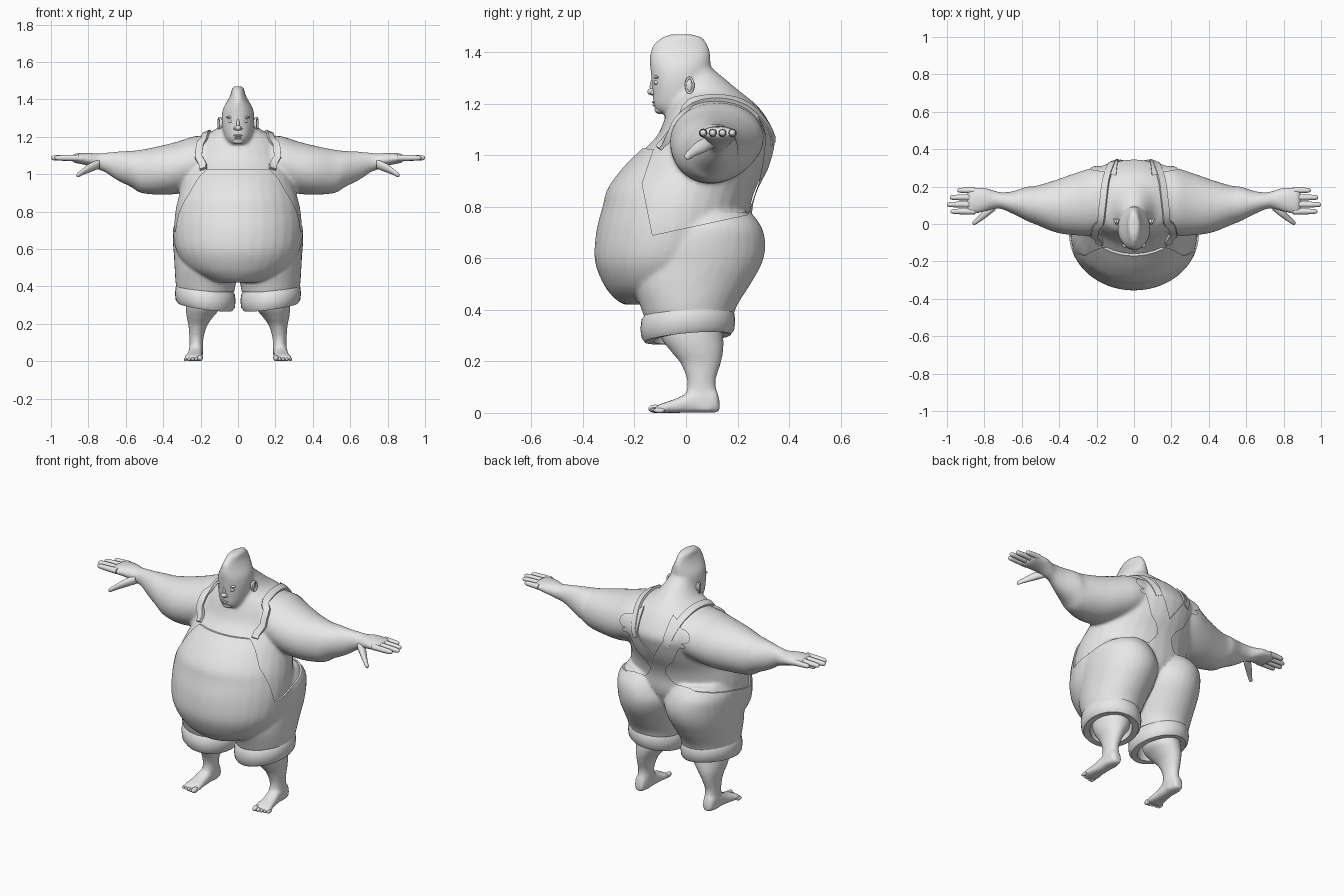
import bpy, bmesh
from math import sin, cos, pi, radians
from mathutils import Vector, Matrix
from mathutils.bvhtree import BVHTree

cube = bpy.data.objects.get("Cube")
if cube:
    bpy.data.objects.remove(cube)

grey = bpy.data.materials.new("plain_grey")
grey.use_nodes = True
grey.diffuse_color = (0.8, 0.8, 0.8, 1)
grey.node_tree.nodes["Principled BSDF"].inputs["Base Color"].default_value = (0.8, 0.8, 0.8, 1)

SIDES = ((1, "left"), (-1, "right"))


def finish(name, bm, angle=60):
    """Turn a bmesh into a smooth shaded object."""
    bmesh.ops.recalc_face_normals(bm, faces=bm.faces[:])
    mesh = bpy.data.meshes.new(name)
    bm.to_mesh(mesh)
    bm.free()
    mesh.materials.append(grey)
    mesh.shade_smooth()
    mesh.set_sharp_from_angle(angle=radians(angle))
    obj = bpy.data.objects.new(name, mesh)
    bpy.context.collection.objects.link(obj)
    return obj


def spline(rows, steps=4):
    """Smooth interpolation through rows of numbers."""
    rows = [Vector(r) for r in rows]
    out = []
    for i in range(len(rows) - 1):
        a, b = rows[i], rows[i + 1]
        before, after = rows[max(i - 1, 0)], rows[min(i + 2, len(rows) - 1)]
        for k in range(steps):
            t = k / steps
            h = t * t * (3 - 2 * t)
            out.append(a * (1 - h) + b * h
                       + (b - before) * (t * (1 - t) ** 2 / 2)
                       - (after - a) * (t * t * (1 - t) / 2))
    return out + [rows[-1]]


def skin(bm, rings, closed=False):
    """Bridge rings of points, capping the ends unless closed."""
    loops = [[bm.verts.new(p) for p in ring] for ring in rings]
    pairs = list(zip(loops, loops[1:]))
    if closed:
        pairs.append((loops[-1], loops[0]))
    else:
        bm.faces.new(loops[0])
        bm.faces.new(loops[-1])
    for a, b in pairs:
        for i in range(len(a)):
            j = (i + 1) % len(a)
            bm.faces.new((a[i], a[j], b[j], b[i]))


def loft(bm, axis, rows, side=1, power=1.0, count=32):
    """Rounded sections given as position and the extents across it."""
    rings = []
    for t, u0, u1, v0, v1 in spline(rows):
        ring = []
        for k in range(count):
            c, s = cos(2 * pi * k / count), sin(2 * pi * k / count)
            c = abs(c) ** power * (1 if c > 0 else -1)
            s = abs(s) ** power * (1 if s > 0 else -1)
            u, v = (u0 + u1 + (u1 - u0) * c) / 2, (v0 + v1 + (v1 - v0) * s) / 2
            x, y, z = {"x": (t, u, v), "y": (u, t, v), "z": (u, v, t)}[axis]
            ring.append((x * side, y, z))
        rings.append(ring)
    skin(bm, rings)


def ball(name, centre, radii):
    bm = bmesh.new()
    place = Matrix.Translation(centre) @ Matrix.Diagonal((*radii, 1))
    bmesh.ops.create_uvsphere(bm, u_segments=20, v_segments=12, radius=1, matrix=place)
    return finish(name, bm)


def bake(obj):
    """Apply the modifiers of an object."""
    bpy.context.view_layer.update()
    graph = bpy.context.evaluated_depsgraph_get()
    mesh = bpy.data.meshes.new_from_object(obj.evaluated_get(graph))
    obj.modifiers.clear()
    obj.data = mesh
    mesh.shade_smooth()


# Body: overlapping lofts that are fused into one soft surface
body_bm = bmesh.new()
torso = [(.43, .10, -.24, -.10), (.45, .18, -.27, .05), (.50, .26, -.31, .10),
         (.59, .32, -.345, .18), (.70, .34, -.34, .24), (.80, .335, -.315, .25),
         (.87, .32, -.295, .27), (.95, .30, -.235, .31), (1.02, .29, -.165, .335),
         (1.08, .28, -.11, .345), (1.15, .25, -.08, .31), (1.20, .20, -.06, .27),
         (1.24, .12, -.05, .22), (1.29, .08, -.05, .16), (1.34, .06, -.04, .10)]
head = [(1.165, .04, -.11, -.03), (1.19, .065, -.125, .02), (1.24, .082, -.13, .06),
        (1.30, .088, -.135, .085), (1.35, .08, -.14, .095), (1.39, .058, -.14, .095),
        (1.43, .038, -.128, .085), (1.46, .032, -.09, .06), (1.47, .02, -.06, .02)]
for part in (torso, head):
    loft(body_bm, "z", [(z, -r, r, front, back) for z, r, front, back in part])

shorts = [(.36, .03, .315, -.15, .17), (.42, .02, .325, -.17, .19), (.50, 0, .33, -.20, .24),
          (.58, -.02, .335, -.20, .285), (.65, -.03, .34, -.20, .30),
          (.72, 0, .335, -.15, .285), (.78, .03, .30, -.10, .24)]
calf = [(.44, .09, .27, -.13, .13), (.30, .09, .28, -.10, .145), (.24, .13, .275, -.06, .145),
        (.19, .165, .265, -.02, .135), (.12, .185, .26, .005, .115),
        (.07, .185, .26, 0, .125), (.01, .19, .265, .02, .125)]
foot = [(.13, .20, .25, 0, .05), (.11, .195, .26, 0, .09), (.03, .19, .265, 0, .085),
        (-.04, .19, .275, 0, .055), (-.09, .185, .287, 0, .038), (-.12, .19, .287, 0, .026)]
arm = [(.12, -.04, .30, .95, 1.20), (.22, -.06, .30, .92, 1.205), (.32, -.06, .27, .895, 1.175),
       (.42, -.045, .235, .89, 1.15), (.52, -.005, .205, .90, 1.13), (.57, .015, .20, .93, 1.125),
       (.65, .055, .175, .97, 1.12), (.71, .08, .17, 1.01, 1.115), (.75, .08, .18, 1.025, 1.11),
       (.80, .065, .195, 1.045, 1.115), (.87, .05, .195, 1.06, 1.11), (.89, .06, .185, 1.07, 1.10)]
for side, _ in SIDES:
    loft(body_bm, "z", shorts, side)
    loft(body_bm, "z", calf, side)
    loft(body_bm, "y", foot, side, power=.7)
    loft(body_bm, "x", arm, side)
body = finish("body", body_bm)
fuse = body.modifiers.new("fuse", "REMESH")
fuse.mode = "VOXEL"
fuse.voxel_size = .01
relax = body.modifiers.new("relax", "SMOOTH")
relax.factor = .5
relax.iterations = 7
bake(body)


# Overalls: a slightly larger copy of the body, trimmed to shape
def trim(obj, axis, outline, low, high):
    """Cut away a prism whose outline faces the given axis."""
    bm = bmesh.new()
    order = (lambda d, p: (d, p[0], p[1])) if axis == "x" else (lambda d, p: (p[0], d, p[1]))
    skin(bm, [[order(d, p) for p in outline] for d in (low, high)])
    cutter = finish("cutter", bm)
    cutter.hide_render = True
    cut = obj.modifiers.new("trim", "BOOLEAN")
    cut.operation = "DIFFERENCE"
    cut.solver = "EXACT"
    cut.object = cutter
    bake(obj)
    bpy.data.objects.remove(cutter)


overalls = bpy.data.objects.new("overalls", body.data.copy())
bpy.context.collection.objects.link(overalls)
normals = [v.normal.copy() for v in overalls.data.vertices]
for v, n in zip(overalls.data.vertices, normals):
    v.co += n * .009
arm_opening = [(-.5, 1.035), (-.125, 1.025), (-.17, .89), (-.13, .69), (.24, .77), (.285, .90),
               (.30, .98), (.31, 1.07), (.28, 1.15), (.24, 1.25), (.24, 1.7), (-.5, 1.7)]
trim(overalls, "x", arm_opening, -1.2, 1.2)
trim(overalls, "x", [(-.6, -.2), (.6, -.2), (.6, .37), (-.6, .37)], -1.2, 1.2)
trim(overalls, "y", [(0, .94), (.085, 1.07), (.13, 1.6), (-.13, 1.6), (-.085, 1.07)], .1, .8)
overalls.data.set_sharp_from_angle(angle=radians(45))

# Shoulder straps laid on the body surface
surface = BVHTree.FromPolygons([v.co for v in body.data.vertices],
                               [p.vertices for p in body.data.polygons])
strap_path = [(.21, -.14, 1.06), (.205, -.06, 1.17), (.19, .03, 1.24), (.175, .13, 1.25),
              (.16, .22, 1.22), (.135, .30, 1.15), (.105, .36, 1.04)]
for side, label in SIDES:
    hits = [surface.find_nearest(Vector((p.x * side, p.y, p.z)))[:2] for p in spline(strap_path)]
    rings = []
    for i, (spot, normal) in enumerate(hits):
        along = hits[min(i + 1, len(hits) - 1)][0] - hits[max(i - 1, 0)][0]
        across = along.cross(normal).normalized() * .019
        rings.append([spot + across * w + normal * h
                      for w, h in ((-1, -.01), (1, -.01), (1, .014), (-1, .014))])
    bm = bmesh.new()
    skin(bm, rings)
    finish(label + "_strap", bm, 40)

# Rolled cuffs, tilted down toward the front and the middle
cuff_profile = [(-.04, -.05), (-.004, -.052), (.008, -.035), (.012, 0),
                (.008, .035), (-.004, .052), (-.04, .05)]
for side, label in SIDES:
    rings = []
    for k in range(36):
        c, s = cos(2 * pi * k / 36), sin(2 * pi * k / 36)
        rings.append([(side * (.175 + (.15 + out) * c), .007 + (.172 + out) * s,
                       .342 + rise + .02 * c + .015 * s) for out, rise in cuff_profile])
    bm = bmesh.new()
    skin(bm, rings, closed=True)
    finish(label + "_cuff", bm, 50)

# Hands and feet: fingers, thumbs and toes
fingers = [(.18, .945), (.142, .985), (.104, 1.0), (.067, .98)]
thumb = [(.74, .075, .125, 1.03, 1.08), (.79, .035, .09, 1.01, 1.06), (.83, .008, .045, .995, 1.03),
         (.855, -.006, .02, .983, 1.01), (.863, .002, .012, .99, 1.0)]
for side, label in SIDES:
    for y, tip in fingers:
        bm = bmesh.new()
        rows = [(x, y - r, y + r, 1.087 - r, 1.087 + r)
                for x, r in ((.85, .017), (tip - .05, .015), (tip - .01, .012), (tip, .004))]
        loft(bm, "x", rows, side, count=12)
        finish(label + "_finger", bm)
    bm = bmesh.new()
    loft(bm, "x", thumb, side, count=14)
    finish(label + "_thumb", bm)
    for i in range(5):
        size = .016 if i == 0 else .0115 - i * .0005
        ball(label + "_toe", (side * (.203 + i * .0195), -.12 + i * .004, size),
             (size * .9, .026 - i * .001, size))

# Face
ball("nose_tip", (0, -.132, 1.247), (.017, .018, .014))
ball("nose_bridge", (0, -.127, 1.268), (.009, .014, .03))
ball("upper_lip", (0, -.119, 1.207), (.025, .013, .006))
ball("lower_lip", (0, -.117, 1.196), (.021, .013, .007))
ball("chin", (0, -.1, 1.178), (.032, .022, .018))
for side, label in SIDES:
    ball(label + "_nostril", (side * .014, -.126, 1.244), (.009, .012, .009))
    ball(label + "_eye", (side * .037, -.113, 1.283), (.017, .012, .01))
    ball(label + "_brow", (side * .038, -.114, 1.304), (.026, .012, .007))
    ball(label + "_ear", (side * .09, .012, 1.272), (.012, .016, .03))
    # Ear rim swept around an oval
    rings = []
    for k in range(20):
        c, s = cos(2 * pi * k / 20), sin(2 * pi * k / 20)
        rings.append([(side * (.099 + .006 * sin(a) + .006 * c),
                       .014 + c * (.014 + .005 * cos(a)), 1.272 + s * (.029 + .005 * cos(a)))
                      for a in (j * pi / 4 for j in range(8))])
    bm = bmesh.new()
    skin(bm, rings, closed=True)
    finish(label + "_ear_rim", bm)
